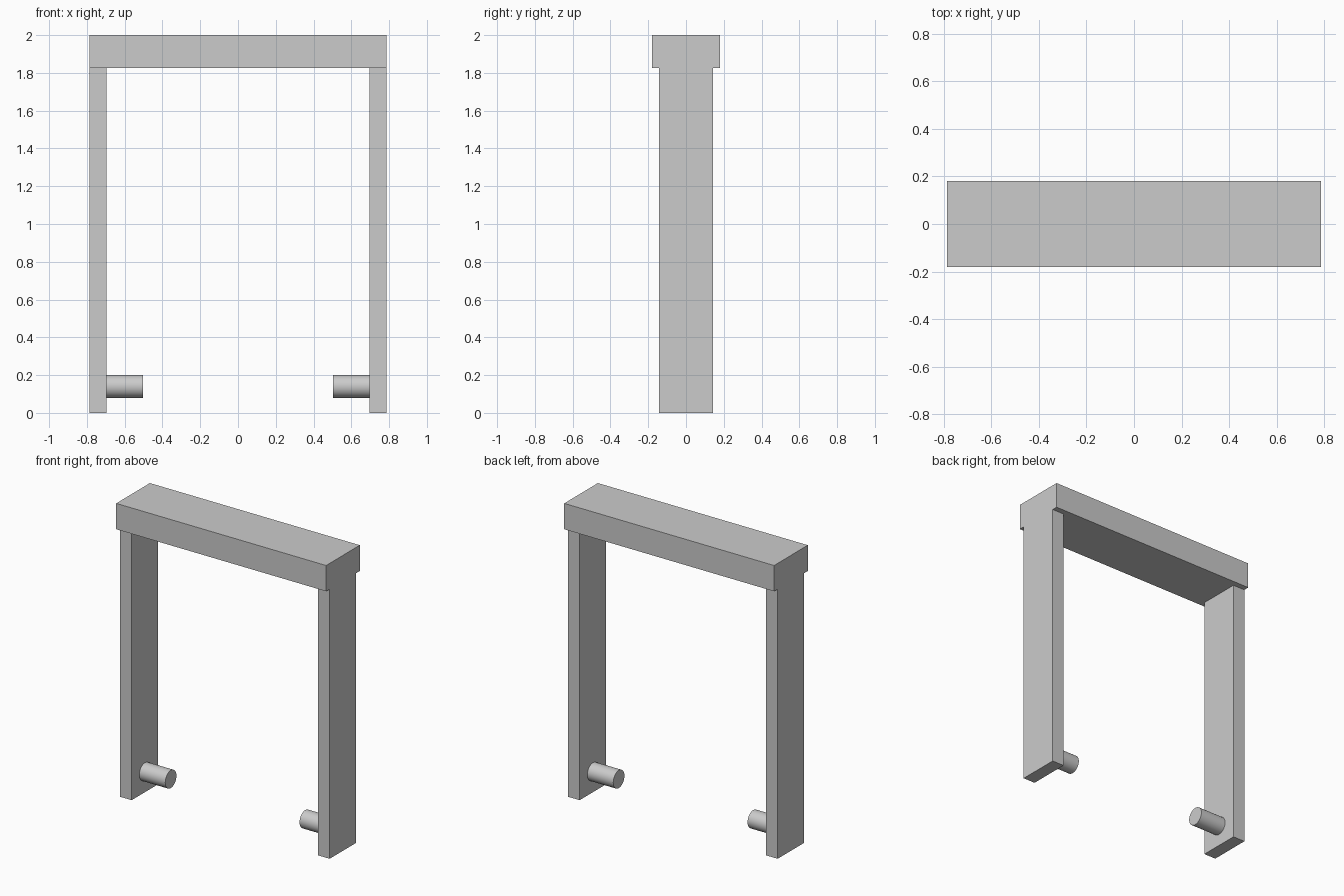
import bpy
import math

cube = bpy.data.objects.get("Cube")
if cube:
    bpy.data.objects.remove(cube, do_unlink=True)

GREY = (0.6, 0.6, 0.6, 1.0)
grey = bpy.data.materials.new("plain grey")
grey.use_nodes = True
grey.diffuse_color = GREY
grey.node_tree.nodes["Principled BSDF"].inputs["Base Color"].default_value = GREY

HALF_WIDTH, HEIGHT = 0.786, 2.0
BEAM_BOTTOM, BEAM_DEPTH = 1.825, 0.36
LEG_INNER, LEG_DEPTH = 0.697, 0.284
PIN_TIP, PIN_RADIUS, PIN_HEIGHT = 0.503, 0.06, 0.14


def box(name, x0, x1, depth, z0, z1):
    bpy.ops.mesh.primitive_cube_add(size=1, location=((x0 + x1) / 2, 0, (z0 + z1) / 2))
    obj = bpy.context.object
    obj.name = name
    obj.scale = (abs(x1 - x0), depth, z1 - z0)
    bpy.ops.object.transform_apply(location=False, rotation=False, scale=True)
    obj.data.materials.append(grey)


def pin(name, x0, x1):
    bpy.ops.mesh.primitive_cylinder_add(
        vertices=48, radius=PIN_RADIUS, depth=abs(x1 - x0),
        location=((x0 + x1) / 2, 0, PIN_HEIGHT), rotation=(0, math.pi / 2, 0))
    obj = bpy.context.object
    obj.name = name
    obj.data.materials.append(grey)
    bpy.ops.object.shade_smooth_by_angle(angle=math.radians(30))


# Top beam
box("top_beam", -HALF_WIDTH, HALF_WIDTH, BEAM_DEPTH, BEAM_BOTTOM, HEIGHT)

# Legs with inward pins
for side, s in (("left", 1), ("right", -1)):
    box(side + "_leg", s * LEG_INNER, s * HALF_WIDTH, LEG_DEPTH, 0, BEAM_BOTTOM)
    pin(side + "_pin", s * PIN_TIP, s * LEG_INNER)
